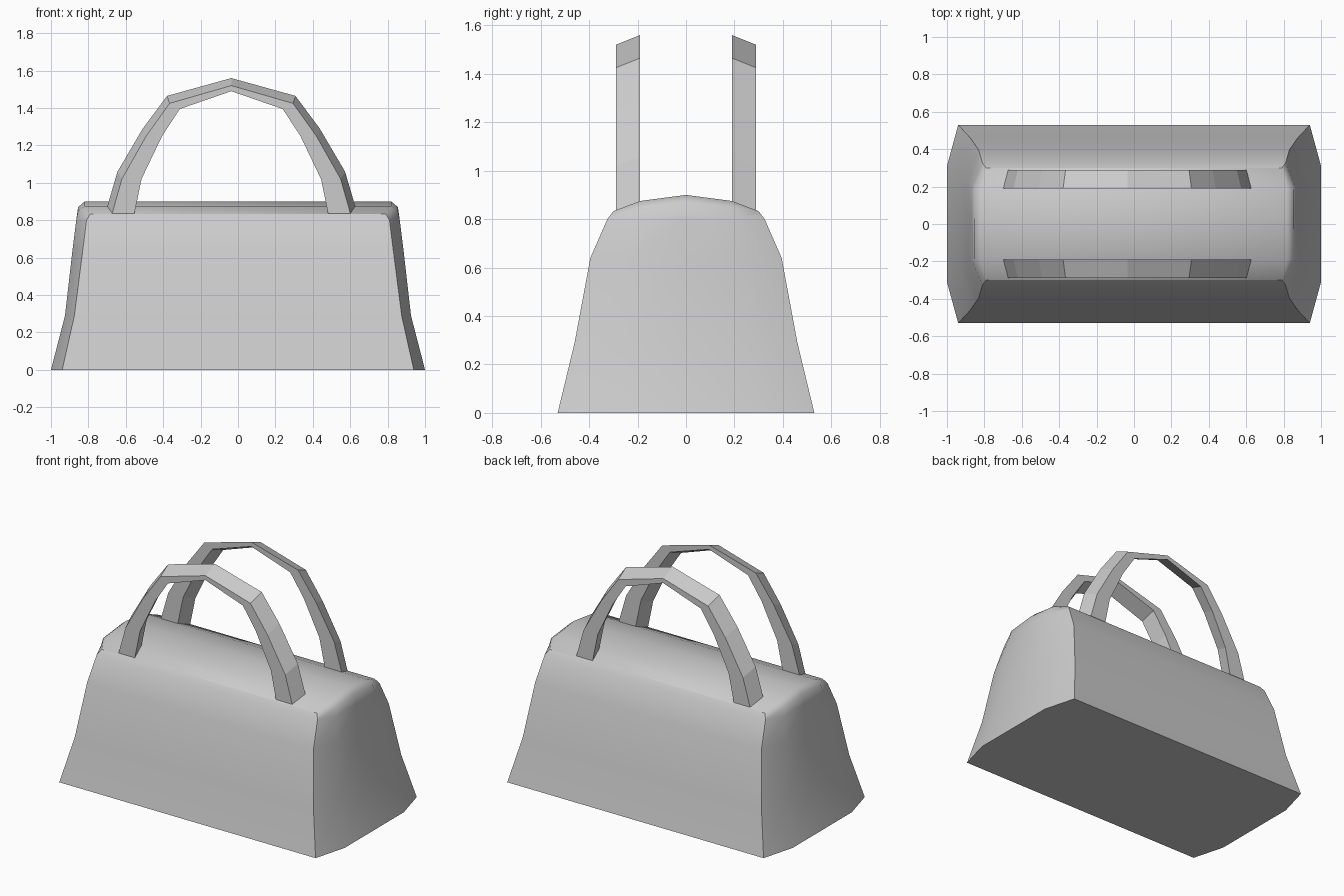
import bpy, bmesh, math

cube = bpy.data.objects.get("Cube")
if cube:
    bpy.data.objects.remove(cube)

grey = bpy.data.materials.new("plain grey")
grey.use_nodes = True
colour = (0.6, 0.6, 0.6, 1)
grey.diffuse_color = colour
grey.node_tree.nodes["Principled BSDF"].inputs["Base Color"].default_value = colour


def add_object(name, bm):
    bmesh.ops.recalc_face_normals(bm, faces=bm.faces)
    mesh = bpy.data.meshes.new(name)
    bm.to_mesh(mesh)
    bm.free()
    mesh.materials.append(grey)
    obj = bpy.data.objects.new(name, mesh)
    bpy.context.collection.objects.link(obj)
    return obj


# Bag body: rings of (corner x, corner y, corner z, end x, end y, end z, middle z)
rings = [
    (0.94, 0.53, 0.0, 1.0, 0.31, 0.0, 0.0),
    (0.875, 0.46, 0.29, 0.925, 0.27, 0.29, 0.29),
    (0.83, 0.395, 0.64, 0.885, 0.23, 0.64, 0.64),
    (0.81, 0.325, 0.80, 0.865, 0.20, 0.80, 0.80),
    (0.79, 0.30, 0.833, 0.855, 0.19, 0.85, 0.87),
]
bm = bmesh.new()
loops = []
for cx, cy, cz, ex, ey, ez, mz in rings:
    end = [(cx, -cy, cz), (ex, -ey, ez), (ex, 0, mz), (ex, ey, ez), (cx, cy, cz)]
    ring = end + [(-x, -y, z) for x, y, z in end]
    loops.append([bm.verts.new(p) for p in ring])
for low, high in zip(loops, loops[1:]):
    for i in range(10):
        j = (i + 1) % 10
        bm.faces.new((low[i], low[j], high[j], high[i]))
bm.faces.new(loops[0])

# Arched roof with softened ends
top = loops[-1]
right_edge = top[:5]
left_edge = [top[9], top[8], top[7], top[6], top[5]]
roof_ends = []
for side, edge in ((1, right_edge), (-1, left_edge)):
    crest = [bm.verts.new((side * 0.82, y, z))
             for y, z in ((-0.19, 0.875), (0, 0.90), (0.19, 0.875))]
    row = [edge[0]] + crest + [edge[4]]
    bm.faces.new((edge[0], edge[1], row[1]))
    bm.faces.new((edge[1], edge[2], row[2], row[1]))
    bm.faces.new((edge[2], edge[3], row[3], row[2]))
    bm.faces.new((edge[3], edge[4], row[3]))
    roof_ends.append(row)
right_row, left_row = roof_ends
for i in range(4):
    bm.faces.new((right_row[i], right_row[i + 1], left_row[i + 1], left_row[i]))

# Smooth panels with crisp seams at the corners, base and roof edge
bmesh.ops.recalc_face_normals(bm, faces=bm.faces)
corners = {top[0], top[4], top[5], top[9]}
for face in bm.faces:
    face.smooth = True
for edge in bm.edges:
    seam = set(edge.verts) <= corners
    edge.smooth = not (seam or edge.calc_face_angle(0) > math.radians(50))
add_object("bag_body", bm)


# Handles: half profile of (outer offset, inner offset, outer z, inner z)
half = [(0.64, 0.52, 0.825, 0.825), (0.585, 0.48, 1.02, 1.02),
        (0.455, 0.37, 1.25, 1.25), (0.33, 0.275, 1.425, 1.395)]
arch = ([(-a, -b, c, d) for a, b, c, d in half] + [(0, 0, 1.52, 1.49)]
        + [h for h in reversed(half)])


def add_handle(name, side):
    bm = bmesh.new()
    sections = []
    for outer, inner, zo, zi in arch:
        spread, lift, mid = 1.04, 0.04, -0.036
        sections.append([bm.verts.new(p) for p in (
            (mid + outer, side * 0.29, zo),
            (mid + outer * spread, side * 0.19, zo + lift),
            (mid + inner * spread, side * 0.19, zi + lift),
            (mid + inner, side * 0.29, zi))])
    for a, b in zip(sections, sections[1:]):
        for i in range(4):
            j = (i + 1) % 4
            bm.faces.new((a[i], a[j], b[j], b[i]))
    bm.faces.new(sections[0])
    bm.faces.new(sections[-1])
    add_object(name, bm)


add_handle("front_handle", -1)
add_handle("back_handle", 1)
